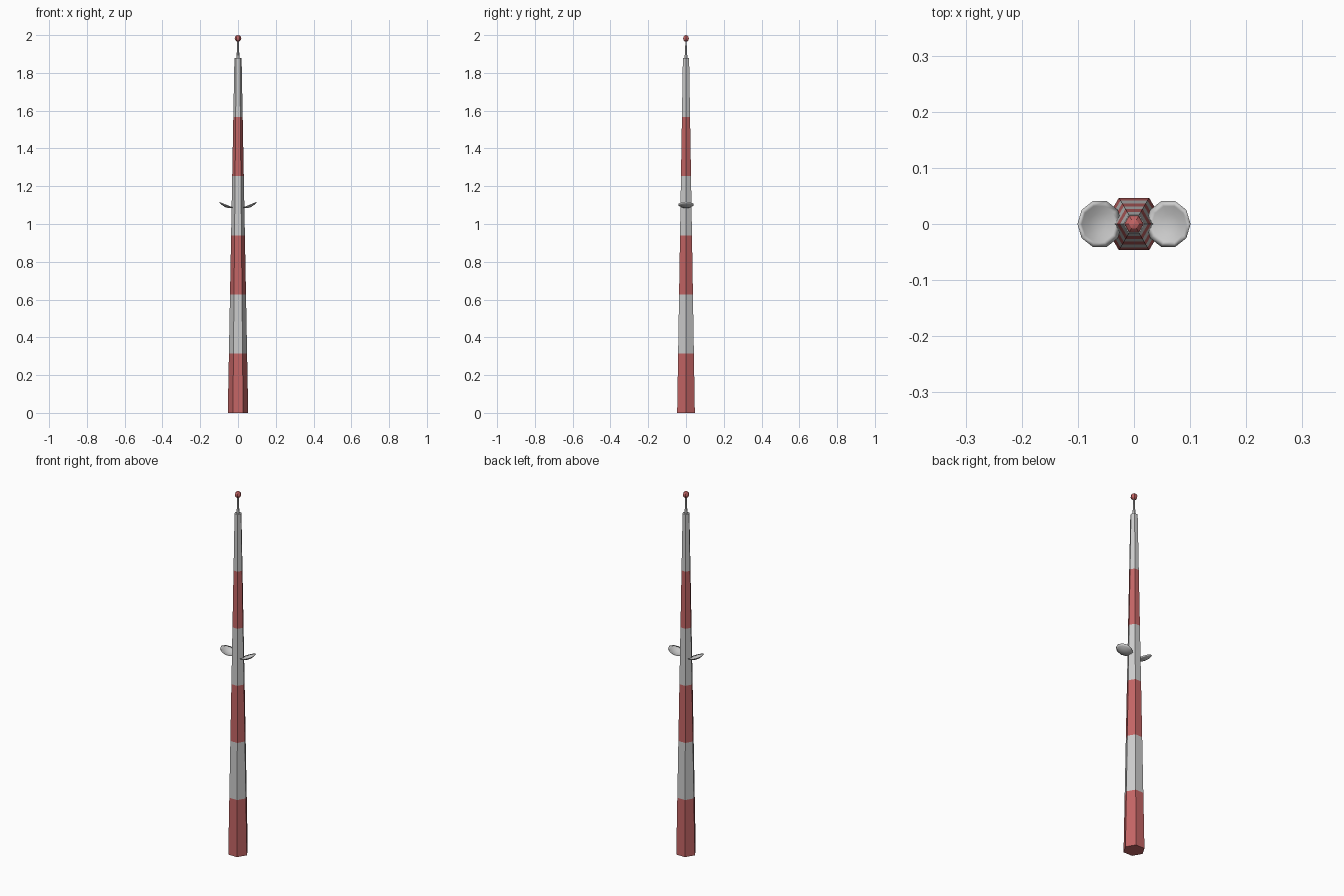
import bpy, bmesh, math
from mathutils import Matrix

if "Cube" in bpy.data.objects:
    bpy.data.objects.remove(bpy.data.objects["Cube"])


def material(name, color):
    m = bpy.data.materials.new(name)
    m.diffuse_color = color
    m.use_nodes = True
    m.node_tree.nodes["Principled BSDF"].inputs["Base Color"].default_value = m.diffuse_color
    return m


RED = material("red_paint", (0.55, 0.13, 0.13, 1))


def lathe(name, profile, sides, mat=None, matrix=Matrix(), smooth=False):
    """Revolve (radius, z) points around z; radius 0 makes a pole."""
    bm = bmesh.new()
    rings = []
    for r, z in profile:
        n = sides if r > 0 else 1
        rings.append([bm.verts.new((r * math.cos(math.tau * i / sides),
                                    r * math.sin(math.tau * i / sides), z)) for i in range(n)])
    for a, b in zip(rings, rings[1:]):
        for i in range(sides):
            j = (i + 1) % sides
            quad = [a[i % len(a)], a[j % len(a)], b[j % len(b)], b[i % len(b)]]
            bm.faces.new(list(dict.fromkeys(quad)))
    bmesh.ops.recalc_face_normals(bm, faces=bm.faces)
    bm.transform(matrix)
    for f in bm.faces:
        f.smooth = smooth
    me = bpy.data.meshes.new(name)
    bm.to_mesh(me)
    bm.free()
    if mat:
        me.materials.append(mat)
    ob = bpy.data.objects.new(name, me)
    bpy.context.collection.objects.link(ob)
    return ob


# Tapered hexagonal mast in six alternating bands
BANDS, HEIGHT, R0, R1 = 6, 1.88, 0.054, 0.019
for k in range(BANDS):
    z0, z1 = HEIGHT * k / BANDS, HEIGHT * (k + 1) / BANDS
    r0, r1 = (R0 + (R1 - R0) * t / BANDS for t in (k, k + 1))
    profile = [(r0, z0), (r1, z1)]
    if k == 0:
        profile.insert(0, (0, z0))
    if k == BANDS - 1:
        profile.append((0, z1))
    lathe(f"mast_band_{k + 1}", profile, 6, None if k % 2 else RED)

# Thin stepped antenna and the warning light on its tip
lathe("antenna", [(0.009, 1.88), (0.005, 1.925), (0.004, 1.975)], 6)
R = 0.0175
light = [(R * math.sin(math.pi * i / 6) if 0 < i < 6 else 0,
          2 - R - R * math.cos(math.pi * i / 6)) for i in range(7)]
lathe("warning_light", light, 6, RED)

# Two shallow bowl dishes, outer edges tilted up
bowl = [(0, -0.014), (0.018, -0.0115), (0.033, -0.006), (0.043, 0),
        (0.033, -0.004), (0.018, -0.0095), (0, -0.012)]
for side, turn in (("right", 0), ("left", math.pi)):
    place = (Matrix.Rotation(turn, 4, 'Z') @ Matrix.Translation((0.061, 0, 1.102))
             @ Matrix.Rotation(math.radians(-22), 4, 'Y'))
    lathe(f"dish_{side}", bowl, 10, None, place, True)
